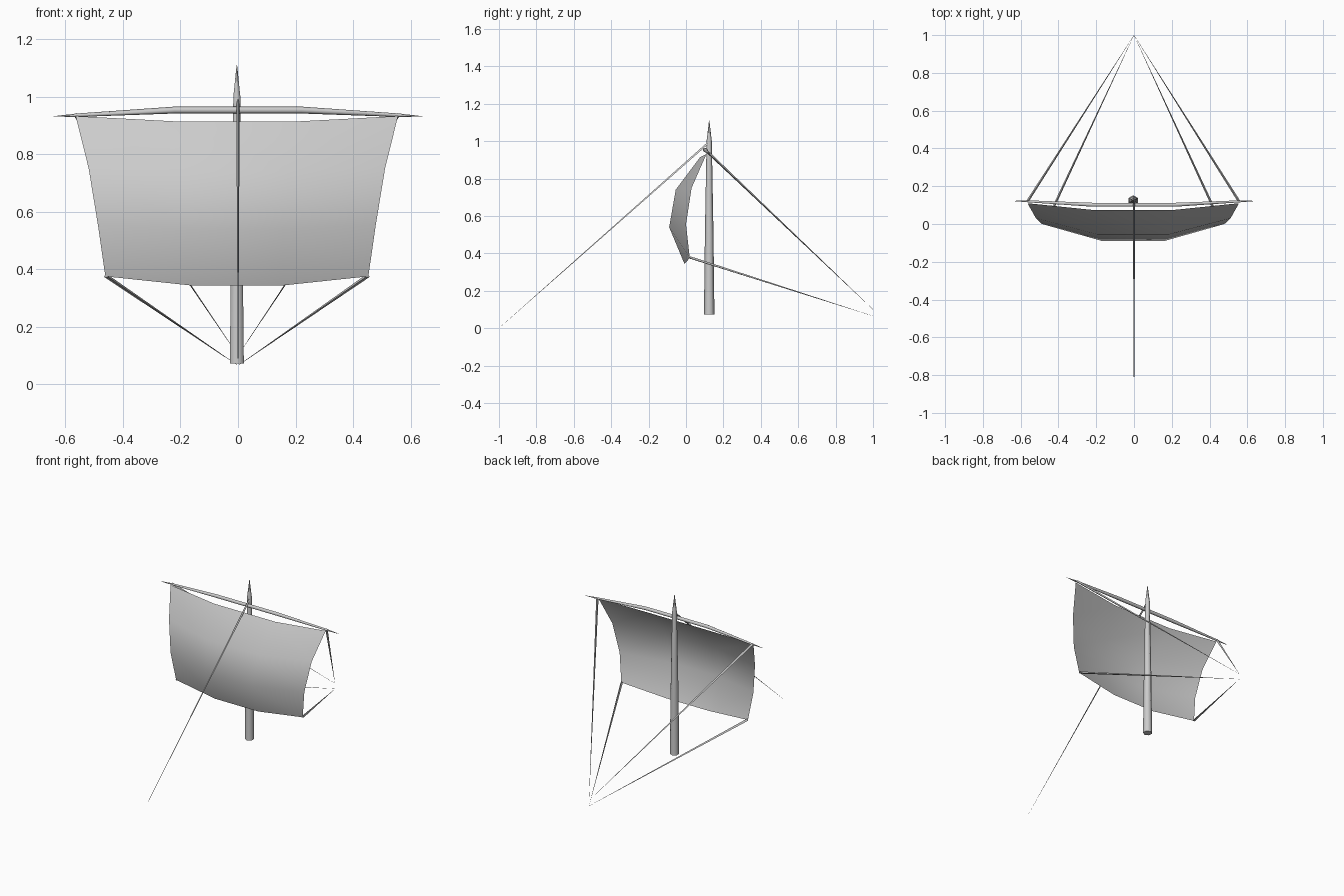
import bpy
import math
from mathutils import Vector

if "Cube" in bpy.data.objects:
    bpy.data.objects.remove(bpy.data.objects["Cube"])

CX = -0.004  # slight sideways offset of mast and sail


def mesh_object(name, verts, faces):
    mesh = bpy.data.meshes.new(name)
    mesh.from_pydata(verts, [], faces)
    mesh.update()
    obj = bpy.data.objects.new(name, mesh)
    bpy.context.collection.objects.link(obj)
    for p in mesh.polygons:
        p.use_smooth = True
    return obj


def tapered_tube(name, stations, sides, roll=0.0):
    """Loft rings of given (point, radius) along a nearly straight path."""
    pts = [Vector(p) for p, r in stations]
    axis = (pts[-1] - pts[0]).normalized()
    ref = Vector((0, 1, 0)) if abs(axis.z) > 0.9 else Vector((0, 0, 1))
    u = (ref - axis * ref.dot(axis)).normalized()
    v = axis.cross(u)
    verts, faces = [], []
    for p, (_, r) in zip(pts, stations):
        for i in range(sides):
            a = roll + 2 * math.pi * i / sides
            verts.append(p + (u * math.cos(a) + v * math.sin(a)) * r)
    for k in range(len(pts) - 1):
        for i in range(sides):
            j = (i + 1) % sides
            a, b = k * sides, (k + 1) * sides
            faces.append((a + i, a + j, b + j, b + i))
    faces.append(tuple(reversed(range(sides))))
    n = (len(pts) - 1) * sides
    faces.append(tuple(range(n, n + sides)))
    return mesh_object(name, verts, faces)


# Mast with pointed top
mast = tapered_tube("mast", [((CX, 0.124, 0.073), 0.028), ((CX, 0.124, 0.5), 0.023),
                             ((CX, 0.124, 1.0), 0.014), ((CX, 0.124, 1.11), 0.001)], 6)

# Yard: bowed spar with thin tips
half = [(0.22, 0.102, 0.953, 0.012), (0.56, 0.12, 0.935, 0.006), (0.642, 0.122, 0.931, 0.0006)]
stations = [((-x, y, z), r) for x, y, z, r in reversed(half)]
stations += [((x, y, z), r) for x, y, z, r in half]
yard = tapered_tube("yard", stations, 6)

# Billowing sail: rows of (outer x, y, z, inner x, y, z)
rows = [(0.560, 0.110, 0.932, 0.22, 0.075, 0.914),
        (0.515, 0.030, 0.750, 0.19, -0.055, 0.740),
        (0.483, 0.000, 0.555, 0.165, -0.090, 0.540),
        (0.457, 0.020, 0.375, 0.155, -0.008, 0.343)]
verts, faces = [], []
for ox, oy, oz, ix, iy, iz in rows:
    verts += [(CX - ox, oy, oz), (CX - ix, iy, iz), (CX + ix, iy, iz), (CX + ox, oy, oz)]
for r in range(3):
    for c in range(3):
        a = r * 4 + c
        faces.append((a, a + 4, a + 5, a + 1))
sail = mesh_object("sail", verts, faces)

# Ropes: three-sided, tapering to a point
tapered_tube("front_stay", [((0, 0.115, 0.985), 0.007), ((0, -1.0, 0.0), 0.0004)], 3)
for s, side in ((-1, "left"), (1, "right")):
    tapered_tube("upper_rope_" + side, [((CX + s * 0.56, 0.12, 0.937), 0.008),
                                        ((0, 1.0, 0.10), 0.0004)], 3)
    tapered_tube("lower_rope_" + side, [((CX + s * 0.455, 0.02, 0.377), 0.008),
                                        ((0, 1.0, 0.065), 0.0004)], 3)

# Keep hard edges on spars and ropes
for obj in bpy.context.scene.objects:
    if obj.name != "sail":
        bpy.ops.object.select_all(action='DESELECT')
        obj.select_set(True)
        bpy.context.view_layer.objects.active = obj
        bpy.ops.object.shade_smooth_by_angle(angle=math.radians(65))
